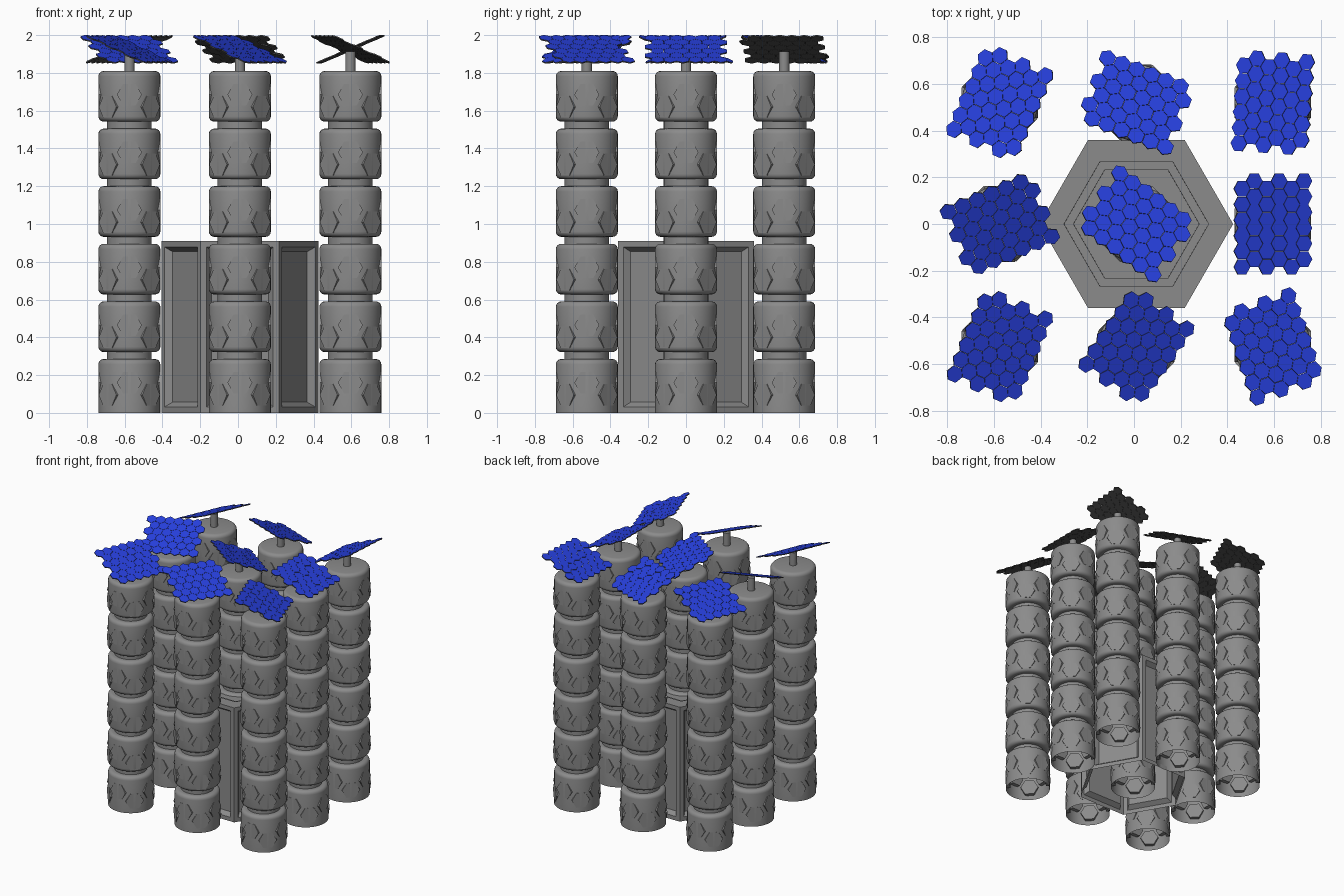
import bpy, bmesh, math
from mathutils import Matrix, Vector

if "Cube" in bpy.data.objects:
    bpy.data.objects.remove(bpy.data.objects["Cube"])

XS, YS = (-0.575, 0.01, 0.595), (-0.525, 0.0, 0.52)
TOPS = [0.285 + 0.305 * k for k in range(6)]
RAD, TILT = 0.164, math.radians(23.5)


def material(name, rgb):
    m = bpy.data.materials.new(name)
    m.diffuse_color = (*rgb, 1)
    m.use_nodes = True
    m.node_tree.nodes["Principled BSDF"].inputs["Base Color"].default_value = m.diffuse_color
    return m


BLUE = material("blue_cell", (0.02, 0.05, 0.72))
DARK = material("dark_backing", (0.075, 0.075, 0.075))
GREY = material("dark_grey", (0.26, 0.26, 0.26))


def to_mesh(bm, name, mats=(GREY,), smooth=False):
    bmesh.ops.recalc_face_normals(bm, faces=bm.faces)
    me = bpy.data.meshes.new(name)
    bm.to_mesh(me)
    bm.free()
    for m in mats:
        me.materials.append(m)
    if smooth:
        me.polygons.foreach_set("use_smooth", [True] * len(me.polygons))
        me.set_sharp_from_angle(angle=math.radians(35))
    return me


def place(name, me, loc):
    ob = bpy.data.objects.new(name, me)
    ob.location = loc
    bpy.context.collection.objects.link(ob)
    return ob


def lathe(profile, name, n=48):
    bm = bmesh.new()
    vs = [bm.verts.new((r, 0, z)) for r, z in profile]
    es = [bm.edges.new(p) for p in zip(vs, vs[1:])]
    bmesh.ops.spin(bm, geom=vs + es, cent=(0, 0, 0), axis=(0, 0, 1),
                   angle=2 * math.pi, steps=n, use_duplicate=False)
    bmesh.ops.remove_doubles(bm, verts=bm.verts, dist=1e-5)
    return to_mesh(bm, name, smooth=True)


def hex_prism(bm, r, depth, matrix):
    # corners lie on the local x axis, flats face local y
    bmesh.ops.create_cone(bm, cap_ends=True, segments=6, radius1=r, radius2=r,
                          depth=depth, matrix=matrix @ Matrix.Rotation(math.pi / 2, 4, 'Z'))


# stacked column body: rounded drums joined by narrow necks, open underneath
def column_profile():
    pts = [(RAD, 0)]
    b, neck = 0.028, 0.118
    arc = [math.radians(a) for a in (0, 22.5, 45, 67.5, 90)]
    for k, top in enumerate(TOPS):
        if k:
            bot = top - 0.268
            pts += [(neck, bot)]
            pts += [(RAD - b + b * math.sin(a), bot + b - b * math.cos(a)) for a in arc]
        pts += [(RAD - b + b * math.cos(a), top - b + b * math.sin(a)) for a in arc]
        pts.append((neck if k < 5 else 0, top))
    return pts


column = lathe(column_profile(), "column")

# flat hexagonal pads, eight around each drum at alternating heights
bm = bmesh.new()
for top in TOPS:
    for i in range(8):
        z = top - (0.125 if i % 2 == 0 else 0.19)
        hex_prism(bm, 0.066, 0.03, Matrix.Rotation(i * math.pi / 4, 4, 'Z')
                  @ Matrix.Translation((RAD - 0.0155, 0, z))
                  @ Matrix.Rotation(math.pi / 2, 4, 'Y') @ Matrix.Rotation(math.pi / 2, 4, 'Z'))
pads = to_mesh(bm, "hex_pads")

# mast on top of each column
mast = lathe([(0, 1.80), (0.027, 1.80), (0.027, 1.912), (0, 1.912)], "mast", 24)

# solar panel: six offset rows of six hexagonal cells, blue on the upper face
bm = bmesh.new()
W = 0.067
R = W / math.sqrt(3)
for row in range(6):
    for col in range(6):
        u = (col - 2.5 + (0.25 if row % 2 else -0.25)) * W
        v = (row - 2.5) * 1.5 * R
        hex_prism(bm, R * 0.98, 0.007, Matrix.Translation((v, u, 0)))
for f in bm.faces:
    f.material_index = 0 if f.calc_center_median().z > 0.003 else 1
panel = to_mesh(bm, "solar_panel", (BLUE, DARK))

# horizontal direction each panel leans towards, by (column, row)
LEAN = {(0, 0): (0.9, -0.38), (1, 0): (0.82, -0.57), (2, 0): (0.94, 0.32),
        (0, 1): (0.38, -0.92), (1, 1): (0.58, 0.8), (2, 1): (1, 0),
        (0, 2): (-0.91, 0.4), (1, 2): (0.36, 0.93), (2, 2): (-1, 0.07)}

for i, x in enumerate(XS):
    for j, y in enumerate(YS):
        tag = f"_{i}_{j}"
        place("column" + tag, column, (x, y, 0))
        place("hex_pads" + tag, pads, (x, y, 0))
        place("mast" + tag, mast, (x, y, 0))
        ob = place("solar_panel" + tag, panel, (x, y, 1.925))
        dx, dy = LEAN[i, j]
        ob.rotation_euler = (0, TILT, math.atan2(dy, dx))

# central hexagonal block: recessed side panels, stepped roof, open underneath
bm = bmesh.new()
hex_prism(bm, 0.415, 0.91, Matrix.Translation((0, 0, 0.455)))
bm.normal_update()
for f in list(bm.faces):
    if f.normal.z < -0.5:
        bmesh.ops.delete(bm, geom=[f], context='FACES_ONLY')
    elif f.normal.z > 0.5:
        for step in (0.105, 0.04):
            bmesh.ops.inset_region(bm, faces=[f], thickness=step)
            bmesh.ops.inset_region(bm, faces=[f], thickness=0.0005, depth=-0.015)
    else:
        bmesh.ops.inset_region(bm, faces=[f], thickness=0.045, use_boundary=True)
        bmesh.ops.inset_region(bm, faces=[f], thickness=0.035, depth=-0.035)
place("core_block", to_mesh(bm, "core_block"), (0.01, 0, 0))
